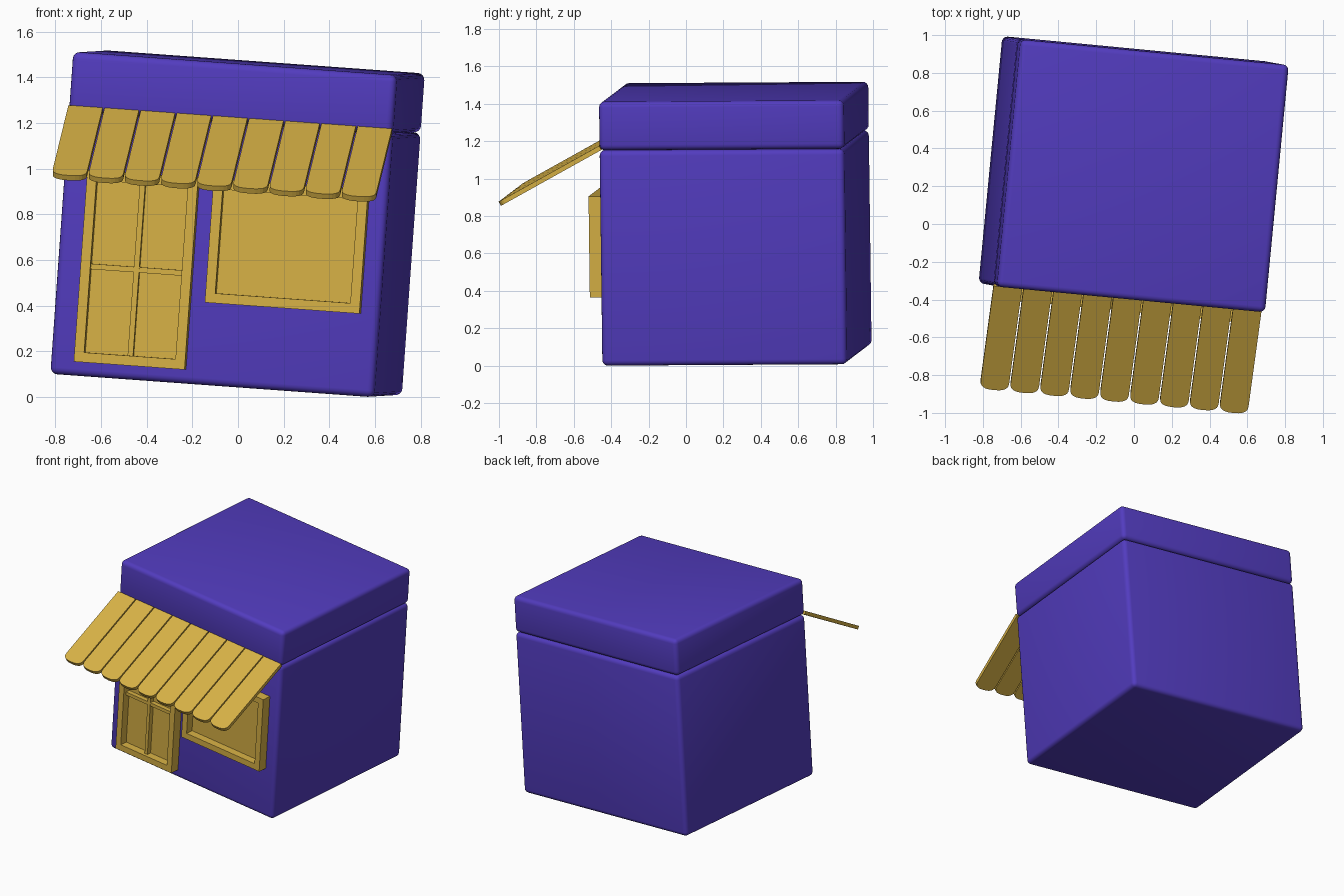
import bpy, bmesh, math
from mathutils import Matrix, Vector

if "Cube" in bpy.data.objects:
    bpy.data.objects.remove(bpy.data.objects["Cube"])

# Shop is built upright from its front-left-bottom corner, then tilted
W, D, H = 1.43, 1.315, 1.415
u = Vector((0.993, -0.095, -0.072)).normalized()
v = Vector((0.094, 0.9955, 0.006))
v = (v - u * v.dot(u)).normalized()
w = u.cross(v)
TILT = Matrix.Translation((-0.825, -0.314, 0.101)) @ Matrix((u, v, w)).transposed().to_4x4()


def material(name, col):
    m = bpy.data.materials.new(name)
    m.diffuse_color = (*col, 1)
    m.use_nodes = True
    m.node_tree.nodes["Principled BSDF"].inputs["Base Color"].default_value = m.diffuse_color
    return m


PURPLE = material("purple", (0.085, 0.045, 0.52))
GOLD = material("gold", (0.68, 0.44, 0.06))


def finish(name, bm, mat, smooth=False):
    bmesh.ops.recalc_face_normals(bm, faces=bm.faces)
    bmesh.ops.transform(bm, matrix=TILT, verts=bm.verts)
    me = bpy.data.meshes.new(name)
    bm.to_mesh(me)
    bm.free()
    me.materials.append(mat)
    ob = bpy.data.objects.new(name, me)
    bpy.context.collection.objects.link(ob)
    if smooth:
        me.polygons.foreach_set("use_smooth", [True] * len(me.polygons))
    return ob


def add_box(bm, x0, x1, y0, y1, z0, z1):
    m = Matrix.Translation(((x0 + x1) / 2, (y0 + y1) / 2, (z0 + z1) / 2))
    m = m @ Matrix.Diagonal((x1 - x0, y1 - y0, z1 - z0, 1))
    bmesh.ops.create_cube(bm, size=1, matrix=m)


def block(name, z0, z1):
    bm = bmesh.new()
    add_box(bm, 0, W, 0, D, z0, z1)
    bmesh.ops.bevel(bm, geom=bm.edges[:], offset=0.03, segments=4, profile=0.5, affect='EDGES')
    finish(name, bm, PURPLE, True)


def framed_panel(name, x0, x1, z0, z1, bars=False):
    t, out = 0.043, -0.068
    # Frame: outer rectangle with an open middle
    bm = bmesh.new()
    rects = [[(x0 + i, z0 + i), (x1 - i, z0 + i), (x1 - i, z1 - i), (x0 + i, z1 - i)] for i in (0, t)]
    o, n = [[bm.verts.new((x, 0.01, z)) for x, z in r] for r in rects]
    for i in range(4):
        j = (i + 1) % 4
        bm.faces.new((o[i], o[j], n[j], n[i]))
    ext = bmesh.ops.extrude_face_region(bm, geom=bm.faces[:], use_keep_orig=True)
    moved = [g for g in ext["geom"] if isinstance(g, bmesh.types.BMVert)]
    bmesh.ops.translate(bm, verts=moved, vec=(0, out - 0.01, 0))
    finish(name + "_frame", bm, GOLD)
    # Pane
    bm = bmesh.new()
    add_box(bm, x0 + t, x1 - t, -0.012, 0.01, z0 + t, z1 - t)
    finish(name + "_pane", bm, GOLD)
    # Cross bars
    if bars:
        cx, cz = (x0 + x1) / 2, (z0 + z1) / 2
        bm = bmesh.new()
        add_box(bm, cx - 0.012, cx + 0.012, -0.045, 0, z0 + t, z1 - t)
        add_box(bm, x0 + t, x1 - t, -0.044, 0, cz - 0.012, cz + 0.012)
        finish(name + "_bars", bm, GOLD)


block("shop_body", 0, 1.155)
block("roof_block", 1.155, H)
framed_panel("door", 0.108, 0.597, 0.062, 0.904, True)
framed_panel("window", 0.665, 1.347, 0.362, 0.904)

# Awning slats with rounded ends
N, LEN, THICK = 9, 0.626, 0.025
step = (W + 0.006) / N
slope = Matrix.Translation((0, 0, 1.18)) @ Matrix.Rotation(math.atan2(0.30, 0.55), 4, 'X')
for k in range(N):
    bm = bmesh.new()
    cx, r = -0.006 + step * (k + 0.5), step / 2 - 0.004
    pts = [(cx + r, 0), (cx - r, 0)]
    for i in range(13):
        a = math.pi * i / 12
        c, s = math.cos(a), max(0, math.sin(a))
        pts.append((cx - r * math.copysign(abs(c) ** 0.75, c), -LEN + 0.05 - 0.05 * s ** 0.75))
    f = bm.faces.new([bm.verts.new((x, y, 0)) for x, y in pts])
    ext = bmesh.ops.extrude_face_region(bm, geom=[f], use_keep_orig=True)
    low = [g for g in ext["geom"] if isinstance(g, bmesh.types.BMVert)]
    bmesh.ops.translate(bm, verts=low, vec=(0, 0, -THICK))
    bmesh.ops.transform(bm, matrix=slope, verts=bm.verts)
    finish(f"awning_slat_{k + 1}", bm, GOLD)
